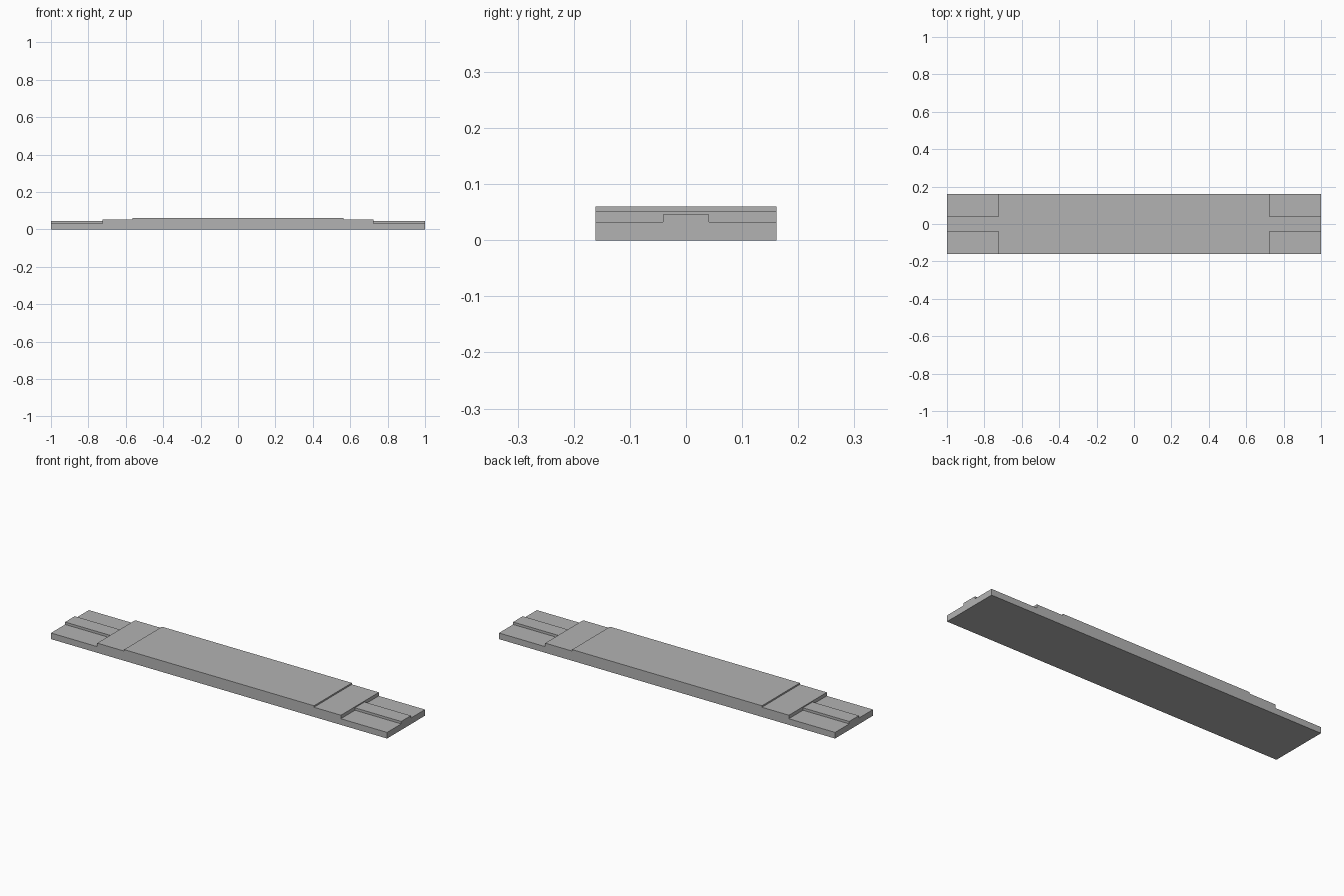
import bpy
import bmesh

cube = bpy.data.objects.get("Cube")
if cube:
    bpy.data.objects.remove(cube, do_unlink=True)

grey = bpy.data.materials.new("plain grey")
grey.use_nodes = True
colour = (0.45, 0.45, 0.45, 1)
grey.diffuse_color = colour
grey.node_tree.nodes["Principled BSDF"].inputs["Base Color"].default_value = colour

HALF_WIDTH = 0.161
RAIL_HALF_WIDTH = 0.041
BASE_TOP = 0.033


def extrude_profile(name, profile, half_width):
    """Extrude an x-z outline symmetrically along y."""
    bm = bmesh.new()
    face = bm.faces.new([bm.verts.new((x, -half_width, z)) for x, z in profile])
    result = bmesh.ops.extrude_face_region(bm, geom=[face])
    moved = [v for v in result["geom"] if isinstance(v, bmesh.types.BMVert)]
    bmesh.ops.translate(bm, verts=moved, vec=(0, 2 * half_width, 0))
    bmesh.ops.recalc_face_normals(bm, faces=bm.faces)
    mesh = bpy.data.meshes.new(name)
    bm.to_mesh(mesh)
    bm.free()
    mesh.materials.append(grey)
    obj = bpy.data.objects.new(name, mesh)
    bpy.context.collection.objects.link(obj)


# Stepped plank: low ends, shoulders and raised middle
right_half = [(1, 0), (1, BASE_TOP), (0.725, BASE_TOP), (0.725, 0.052),
              (0.565, 0.052), (0.565, 0.06)]
left_half = [(-x, z) for x, z in reversed(right_half)]
extrude_profile("stepped_plank", right_half + left_half, HALF_WIDTH)

# Raised centre rail on each low end
for side, name in ((1, "left_rail"), (-1, "right_rail")):
    rail = [(side * x, z) for x, z in
            ((0.725, BASE_TOP), (1, BASE_TOP), (1, 0.046), (0.725, 0.046))]
    extrude_profile(name, rail, RAIL_HALF_WIDTH)
